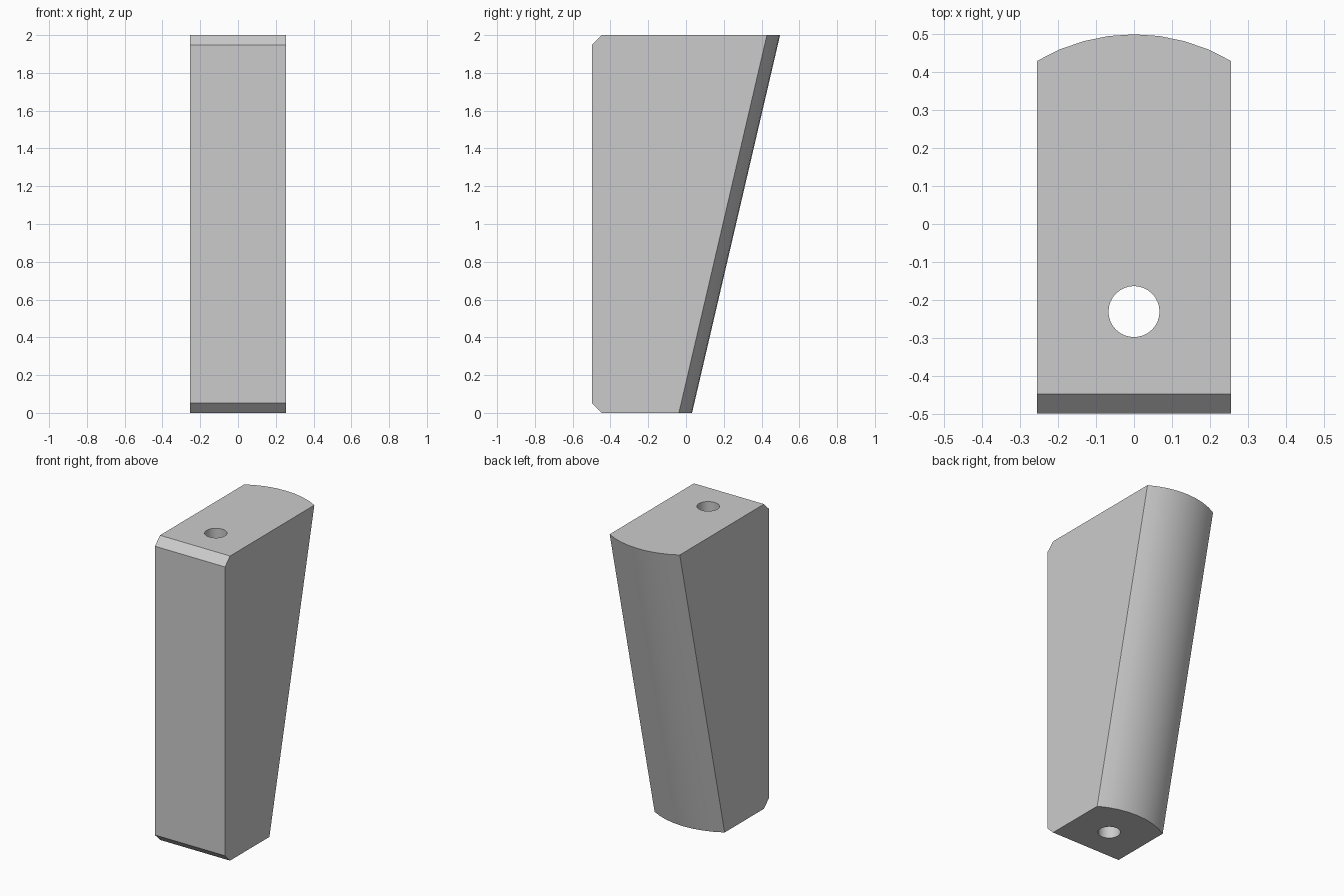
import bpy, bmesh, math

cube = bpy.data.objects.get("Cube")
if cube:
    bpy.data.objects.remove(cube, do_unlink=True)

HALF_WIDTH, FRONT, HEIGHT = 0.2545, -0.498, 2.0
BACK_TOP, BACK_BOTTOM = 0.498, 0.032
ARC_RADIUS, ARC_STEPS = 0.5, 8
CHAMFER = 0.052
HOLE_Y, HOLE_RADIUS = -0.23, 0.067

grey = bpy.data.materials.new("plain grey")
grey.use_nodes = True
grey.diffuse_color = (0.6, 0.6, 0.6, 1)
grey.node_tree.nodes["Principled BSDF"].inputs["Base Color"].default_value = (0.6, 0.6, 0.6, 1)


def outline(back):
    """Cross-section with a flat front and a bowed back."""
    half = math.asin(HALF_WIDTH / ARC_RADIUS)
    pts = [(-HALF_WIDTH, FRONT), (HALF_WIDTH, FRONT)]
    for i in range(ARC_STEPS + 1):
        a = half - 2 * half * i / ARC_STEPS
        pts.append((ARC_RADIUS * math.sin(a), back - ARC_RADIUS * (1 - math.cos(a))))
    return pts


# Tapered block lofted between the bottom and top outlines
bm = bmesh.new()
low = [bm.verts.new((x, y, 0)) for x, y in outline(BACK_BOTTOM)]
high = [bm.verts.new((x, y, HEIGHT)) for x, y in outline(BACK_TOP)]
bm.faces.new(low[::-1])
bm.faces.new(high)
for i in range(len(low)):
    j = (i + 1) % len(low)
    bm.faces.new((low[i], low[j], high[j], high[i]))

# Chamfers along the front top and front bottom edges
edges = [bm.edges.get(ring[:2]) for ring in (low, high)]
bmesh.ops.bevel(bm, geom=edges, offset=CHAMFER, segments=1, affect='EDGES')
bmesh.ops.recalc_face_normals(bm, faces=bm.faces)
mesh = bpy.data.meshes.new("tapered_block")
bm.to_mesh(mesh)
bm.free()
mesh.materials.append(grey)
block = bpy.data.objects.new("tapered_block", mesh)
bpy.context.collection.objects.link(block)

# Vertical through hole
bpy.ops.mesh.primitive_cylinder_add(vertices=32, radius=HOLE_RADIUS, depth=HEIGHT + 1,
                                    location=(0, HOLE_Y, HEIGHT / 2))
cutter = bpy.context.object
cutter.name = "hole_cutter"
cutter.hide_render = True
cutter.data.materials.append(grey)
cut = block.modifiers.new("hole", 'BOOLEAN')
cut.operation = 'DIFFERENCE'
cut.solver = 'EXACT'
cut.object = cutter

bpy.ops.object.select_all(action='DESELECT')
block.select_set(True)
bpy.context.view_layer.objects.active = block
bpy.ops.object.modifier_apply(modifier=cut.name)
bpy.data.objects.remove(cutter, do_unlink=True)

# Smooth bowed back and hole wall, crisp edges elsewhere
bpy.ops.object.shade_smooth_by_angle(angle=math.radians(20))
